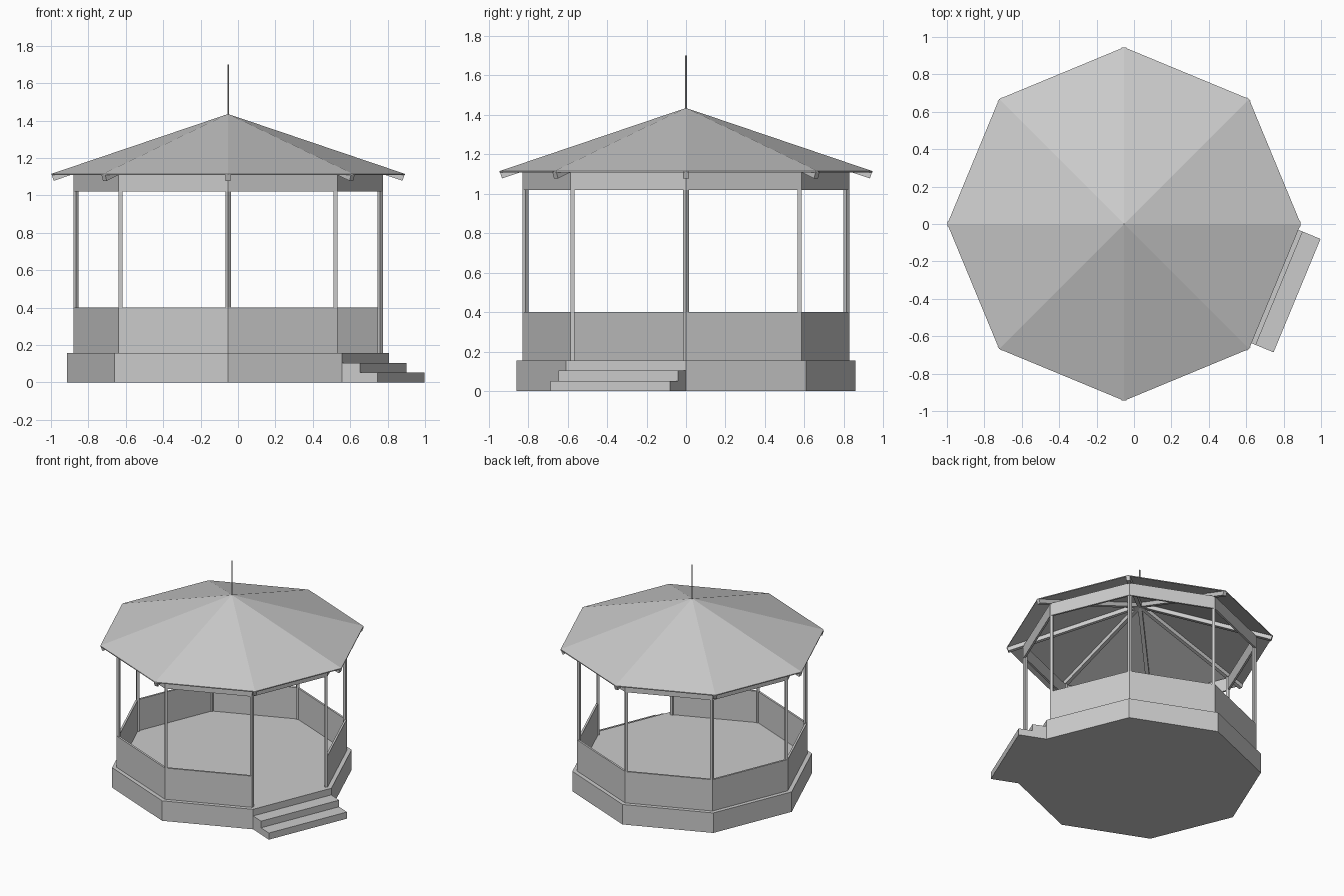
import bpy
from math import sin, cos, pi

if "Cube" in bpy.data.objects:
    bpy.data.objects.remove(bpy.data.objects["Cube"])

CX = -0.053          # plan centre of the octagon
FLOOR = 0.156


def make(name, verts, faces):
    me = bpy.data.meshes.new(name)
    me.from_pydata(verts, [], faces)
    me.update()
    ob = bpy.data.objects.new(name, me)
    bpy.context.collection.objects.link(ob)
    return ob


def polar(r, a, z):
    return (CX + r * cos(a), r * sin(a), z)


def radial(r, t, z, a):
    """Point at distance r along direction a, shifted t sideways."""
    return (CX + r * cos(a) - t * sin(a), r * sin(a) + t * cos(a), z)


def prism(name, profile, half, a):
    """Extrude an (r, z) profile sideways by +-half, facing direction a."""
    n = len(profile)
    verts = [radial(r, t, z, a) for t in (half, -half) for r, z in profile]
    faces = [tuple(range(n))[::-1], tuple(range(n, 2 * n))]
    faces += [(i, (i + 1) % n, n + (i + 1) % n, n + i) for i in range(n)]
    return make(name, verts, faces)


def ring(name, r_out, r_in, z0, z1, sides):
    """Octagonal band; fewer than 8 sides leaves a gap with closed ends."""
    n = 8 if sides == 8 else sides + 1
    verts = []
    for i in range(n):
        a = i * pi / 4
        verts += [polar(r_out, a, z0), polar(r_out, a, z1),
                  polar(r_in, a, z1), polar(r_in, a, z0)]
    faces = []
    for i in range(sides):
        p, q = 4 * i, 4 * ((i + 1) % n)
        faces += [(p + k, q + k, q + (k + 1) % 4, p + (k + 1) % 4) for k in range(4)]
    if sides < 8:
        e = 4 * sides
        faces += [(0, 1, 2, 3), (e + 3, e + 2, e + 1, e)]
    return make(name, verts, faces)


def column(name, r, z0, z1, n, x, y, turn=0):
    bpy.ops.mesh.primitive_cylinder_add(vertices=n, radius=r, depth=z1 - z0)
    ob = bpy.context.object
    ob.name = name
    # primitive starts on an axis vertex, so corners point along multiples of 360/n
    ob.location = (x, y, (z0 + z1) / 2)
    ob.rotation_euler.z = turn
    return ob


# Octagonal platform
column("platform", 0.86, 0, FLOOR, 8, CX, 0)

# Two steps on the open side, as one stepped block
prism("entrance_steps",
      [(0.79, 0), (1.001, 0), (1.001, 0.052), (0.898, 0.052), (0.898, 0.104), (0.79, 0.104)],
      0.328, -pi / 8)

# Parapet walls (open at the steps) and top beam
ring("parapet_wall", 0.827, 0.811, FLOOR, 0.4, 7)
ring("top_beam", 0.827, 0.811, 1.02, 1.12, 8)

# Square posts with a corner facing outward, and rafters under each ridge
for i in range(8):
    a = i * pi / 4
    x, y, _ = polar(0.813, a, 0)
    column(f"post_{i + 1}", 0.0145, FLOOR, 1.13, 4, x, y, a)
    prism(f"rafter_{i + 1}",
          [(0.943, 1.109), (0.932, 1.078), (0, 1.394), (0, 1.427)], 0.014, a)

# Thin pyramid roof, outer and inner skin joined at the eaves
verts = [polar(0.945, i * pi / 4, 1.115) for i in range(8)]
verts += [polar(0.945, i * pi / 4, 1.108) for i in range(8)]
verts += [(CX, 0, 1.435), (CX, 0, 1.428)]
faces = []
for i in range(8):
    j = (i + 1) % 8
    faces += [(i, j, 16), (8 + j, 8 + i, 17), (8 + i, 8 + j, j, i)]
make("roof", verts, faces)

# Finial rod
column("finial", 0.004, 1.40, 1.70, 8, CX, 0)
